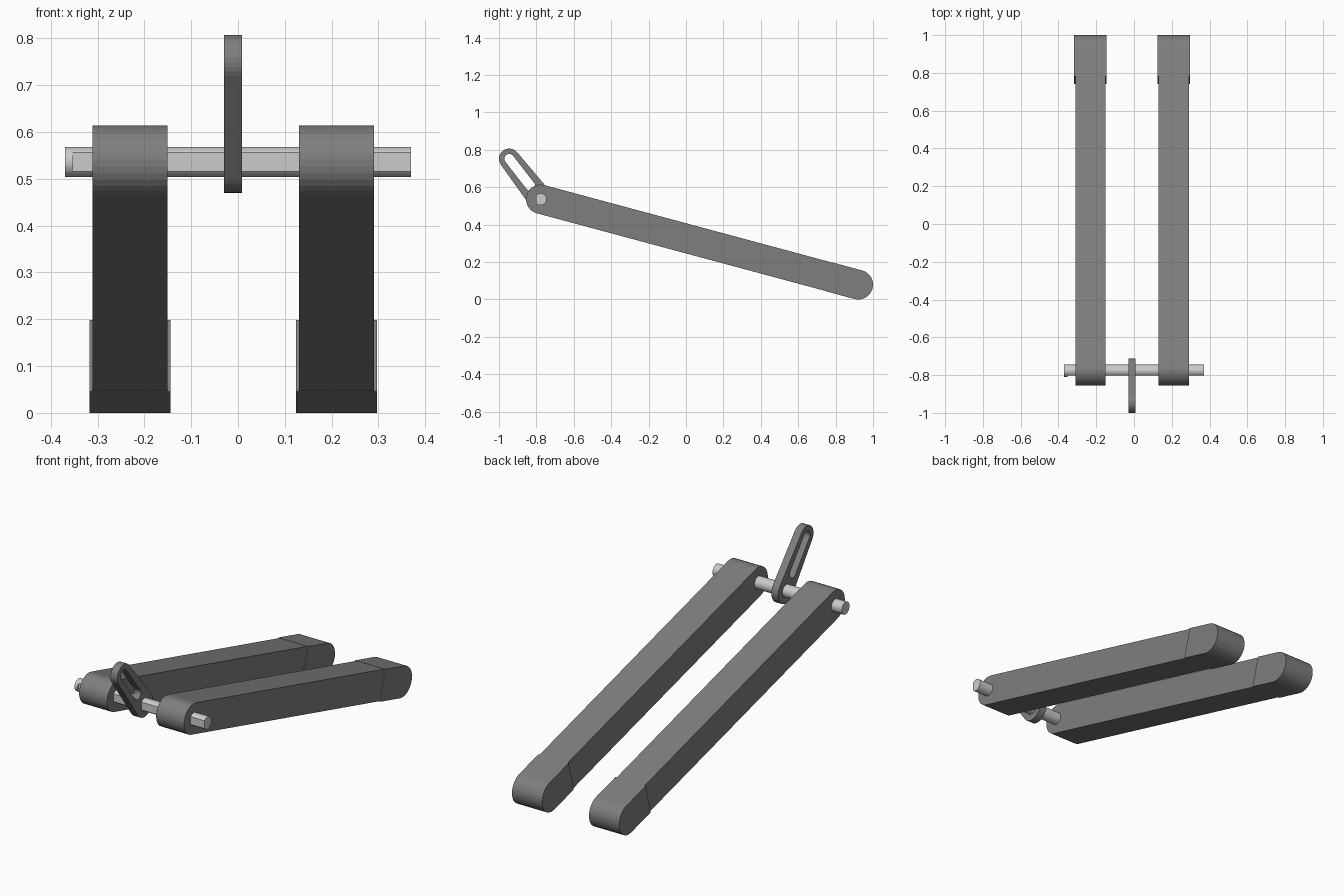
import bpy, bmesh, math
from mathutils import Vector

if "Cube" in bpy.data.objects:
    bpy.data.objects.remove(bpy.data.objects["Cube"])


def material(name, value):
    mat = bpy.data.materials.new(name)
    mat.use_nodes = True
    colour = (value, value, value, 1)
    mat.diffuse_color = colour
    mat.node_tree.nodes["Principled BSDF"].inputs["Base Color"].default_value = colour
    return mat


dark_grey = material("dark grey", 0.21)
light_grey = material("light grey", 0.60)

# Points in the side plane (y, z)
PIVOT = Vector((-0.777, 0.536))
TIP = Vector((0.921, 0.079))
LINK_TOP = Vector((-0.945, 0.752))
ARM_R, ROD_R = 0.078, 0.032


def arc(centre, radius, start, end, steps=16):
    return [centre + radius * Vector((math.cos(a), math.sin(a)))
            for a in (start + (end - start) * i / steps for i in range(steps + 1))]


def capsule(a, b, ra, rb):
    """Outline around two circles joined by their outer tangents."""
    d = b - a
    angle = math.atan2(d.y, d.x)
    half = math.acos((ra - rb) / d.length)
    return (arc(b, rb, angle - half, angle + half)
            + arc(a, ra, angle + half, angle + 2 * math.pi - half))


def extrude_x(name, loops, x0, x1, mat):
    """Fill closed side outlines (later loops are holes) and extrude along x."""
    bm = bmesh.new()
    for loop in loops:
        verts = [bm.verts.new((x0, p.x, p.y)) for p in loop]
        for i, v in enumerate(verts):
            bm.edges.new((v, verts[i - 1]))
    if len(loops) == 1:
        bm.faces.new(list(bm.verts))
    else:
        bmesh.ops.triangle_fill(bm, use_beauty=True, edges=list(bm.edges))
    caps = bmesh.ops.extrude_face_region(bm, geom=list(bm.faces), use_keep_orig=True)
    moved = [v for v in caps["geom"] if isinstance(v, bmesh.types.BMVert)]
    bmesh.ops.translate(bm, vec=(x1 - x0, 0, 0), verts=moved)
    bmesh.ops.recalc_face_normals(bm, faces=list(bm.faces))
    mesh = bpy.data.meshes.new(name)
    bm.to_mesh(mesh)
    bm.free()
    mesh.materials.append(mat)
    obj = bpy.data.objects.new(name, mesh)
    bpy.context.collection.objects.link(obj)
    return obj


# Lift arms, each with a slightly wider rounded end cap
axis = (TIP - PIVOT).normalized()
side = Vector((-axis.y, axis.x))
seam = TIP - axis * 0.164
slope = math.atan2(axis.y, axis.x)
arm_outline = (arc(PIVOT, ARM_R, slope + math.pi / 2, slope + 1.5 * math.pi)
               + [seam - side * ARM_R, seam + side * ARM_R])
cap_r = ARM_R + 0.001
cap_outline = (arc(TIP, cap_r, slope - math.pi / 2, slope + math.pi / 2)
               + [seam + side * cap_r, seam - side * cap_r])
for label, x in (("right", -0.231), ("left", 0.21)):
    extrude_x(label + "_arm", [arm_outline], x - 0.08, x + 0.08, dark_grey)
    extrude_x(label + "_arm_cap", [cap_outline], x - 0.0865, x + 0.0865, dark_grey)

# Cross rod with a flat along its front, left round at one end
round_outline = arc(PIVOT, ROD_R, 0, 2 * math.pi, 32)[:-1]
flat = math.radians(141)
d_outline = arc(PIVOT, ROD_R, -flat, flat, 24)
extrude_x("rod", [d_outline], -0.352, 0.37, light_grey)
extrude_x("rod_end", [round_outline], -0.37, -0.352, light_grey)

# Slotted crank link
link_outline = capsule(PIVOT, LINK_TOP, 0.066, 0.055)
slot_end = LINK_TOP.lerp(PIVOT, 0.67)
slot_outline = capsule(slot_end, LINK_TOP, 0.026, 0.026)
extrude_x("crank_link", [link_outline, slot_outline], -0.03, 0.009, dark_grey)
